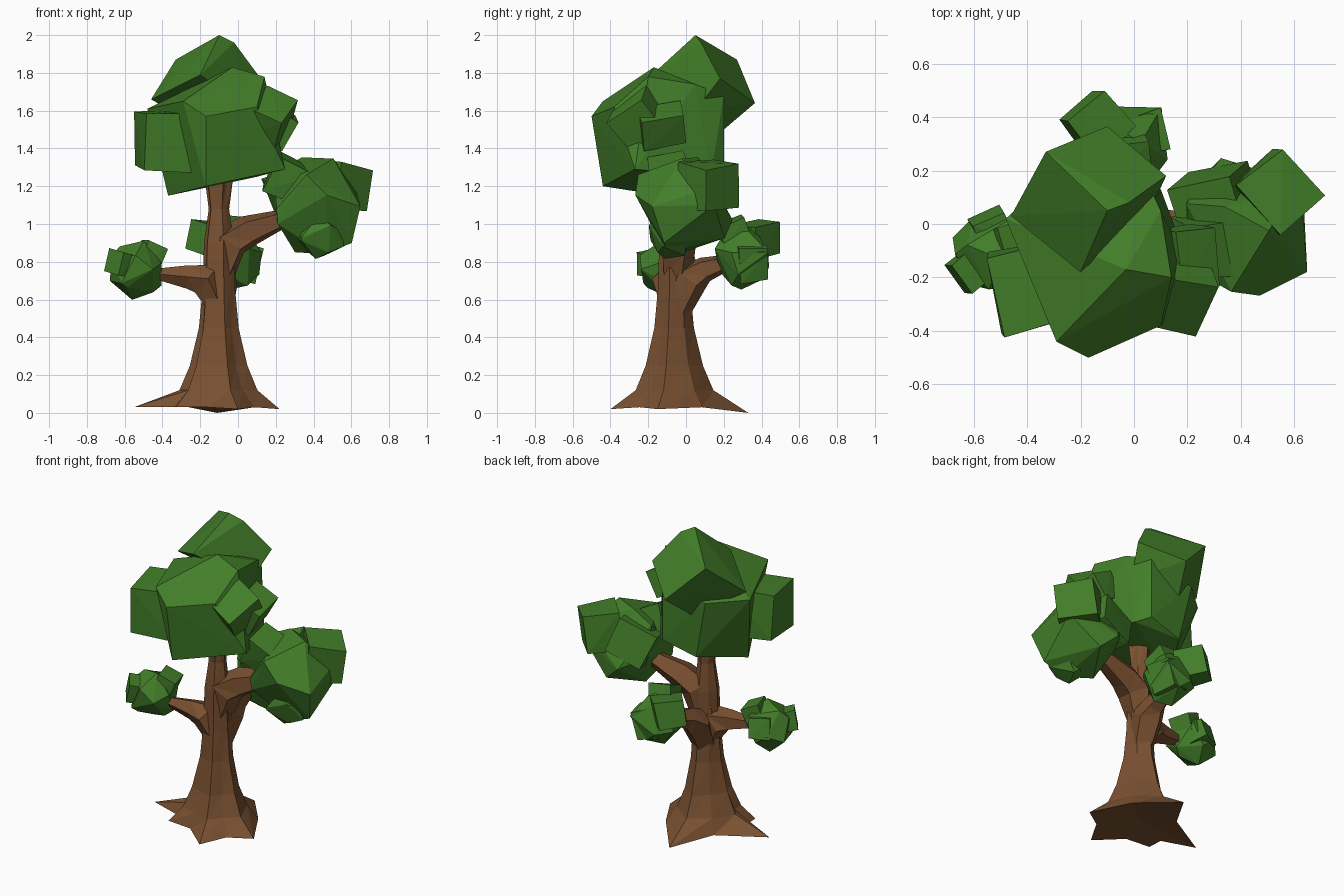
import bpy, bmesh, random
from math import cos, sin, pi, radians
from mathutils import Vector, Euler

if "Cube" in bpy.data.objects:
    bpy.data.objects.remove(bpy.data.objects["Cube"])

random.seed(4)


def material(name, color):
    m = bpy.data.materials.new(name)
    m.diffuse_color = color
    m.use_nodes = True
    m.node_tree.nodes["Principled BSDF"].inputs["Base Color"].default_value = m.diffuse_color
    return m


bark = material("bark", (0.19, 0.08, 0.03, 1))
leaf = material("leaf", (0.055, 0.21, 0.022, 1))


def finish(name, bm, mat):
    bmesh.ops.recalc_face_normals(bm, faces=bm.faces[:])
    me = bpy.data.meshes.new(name)
    bm.to_mesh(me)
    bm.free()
    me.materials.append(mat)
    ob = bpy.data.objects.new(name, me)
    bpy.context.collection.objects.link(ob)


def loft(bm, rings):
    """Skin a stack of vertex rings and return the rings as mesh verts."""
    vr = [[bm.verts.new(p) for p in r] for r in rings]
    for a, b in zip(vr, vr[1:]):
        n = len(a)
        for i in range(n):
            j = (i + 1) % n
            bm.faces.new((a[i], a[j], b[j]))
            bm.faces.new((a[i], b[j], b[i]))
    bm.faces.new(vr[-1])
    return vr


def hull(bm, pts):
    vs = [bm.verts.new(p) for p in pts]
    r = bmesh.ops.convex_hull(bm, input=vs)
    junk = {v for v in r["geom_interior"] + r["geom_unused"]
            if isinstance(v, bmesh.types.BMVert)}
    bmesh.ops.delete(bm, geom=list(junk), context='VERTS')


def block(bm, c, size, rot, jit=0.05):
    """Slightly irregular rotated box."""
    e = Euler([radians(a) for a in rot]).to_matrix()
    pts = []
    for x in (-.5, .5):
        for y in (-.5, .5):
            for z in (-.5, .5):
                p = [(q + random.uniform(-jit, jit)) * s for q, s in zip((x, y, z), size)]
                pts.append(e @ Vector(p) + Vector(c))
    hull(bm, pts)


def boulder(bm, c, size, rot):
    """Rounder lump: two interpenetrating boxes wrapped in one hull."""
    pts = []
    for turn in ((0, 0, 0), (48, 20, 40)):
        e = Euler([radians(a + b) for a, b in zip(rot, turn)]).to_matrix()
        for i in range(8):
            p = e @ Vector([(1 if i >> k & 1 else -1) for k in range(3)])
            p *= random.uniform(0.27, 0.33)
            pts.append(Vector([q * s for q, s in zip(p, size)]) + Vector(c))
    hull(bm, pts)


# Trunk: star of roots narrowing into a ten sided column
center = Vector((-0.1, -0.065, 0))
roots = [(-0.55, -0.08, .03), (-0.33, -0.25, .03), (0.0, -0.40, .02),
         (0.22, -0.15, .02), (-0.11, 0.33, .0)]
valley = [0.25, 0.21, 0.26, 0.24, 0.22]
base, angs = [], []
for i, r in enumerate(roots):
    tip, nxt = Vector(r), Vector(roots[(i + 1) % 5])
    d0, d1 = (tip - center).xy.normalized(), (nxt - center).xy.normalized()
    mid = (d0 + d1).normalized()
    base += [tip, center + Vector((mid.x * valley[i], mid.y * valley[i], 0.03))]
    angs += [d0, mid]
rings = [base]
for z, ridge, dip in ((.12, .21, .175), (.25, .155, .125), (.45, .107, .09), (.65, .088, .078),
                      (.9, .08, .07), (1.08, .055, .05), (1.27, .08, .06)):
    rings.append([center + Vector((d.x, d.y, 0)) * (dip if i % 2 else ridge) + Vector((0, 0, z))
                  for i, d in enumerate(angs)])
bm = bmesh.new()
ground = loft(bm, rings)[0]
hub = bm.verts.new(center + Vector((0, 0, .05)))
for i in range(10):
    bm.faces.new((ground[(i + 1) % 10], ground[i], hub))
finish("trunk", bm, bark)


# Branches: tapered five sided limbs, (x, y, z, radius) along each
def branch(name, path):
    bm, rings = bmesh.new(), []
    pts = [Vector(p[:3]) for p in path]
    for i, p in enumerate(path):
        d = pts[min(i + 1, len(path) - 1)] - pts[max(i - 1, 0)]
        q = d.to_track_quat('Z', 'Y')
        rings.append([pts[i] + q @ Vector((cos(k * 2 * pi / 5), sin(k * 2 * pi / 5), 0)) * p[3]
                      for k in range(5)])
    bm.faces.new(loft(bm, rings)[0])
    finish(name, bm, bark)


branch("right_branch", [(-.1, -.05, .72, .08), (-.05, -.05, .9, .105), (.05, -.03, .96, .09), (.3, 0, 1.05, .04)])
branch("left_branch", [(-.11, -.07, .58, .07), (-.17, -.08, .71, .1), (-.27, -.09, .72, .065), (-.48, -.11, .74, .02)])
branch("back_branch", [(-.1, -.05, .55, .08), (-.09, .02, .71, .1), (-.08, .1, .76, .07), (-.07, .26, .81, .035)])

# Main crown with its side blocks
bm = bmesh.new()
hull(bm, [(-.37, -.12, 1.15), (-.17, -.44, 1.2), (.25, -.27, 1.29), (-.29, -.44, 1.65),
          (-.17, -.5, 1.57), (.1, -.38, 1.62), (.14, -.2, 1.78), (-.03, -.17, 1.83),
          (-.48, .02, 1.61), (.1, .13, 1.25), (.1, .05, 1.74), (.03, .2, 1.68), (-.28, .2, 1.6),
          (-.2, .18, 1.22), (.03, .2, 1.28)])
block(bm, (-.375, -.23, 1.44), (.29, .29, .3), (3, 2, 13))
block(bm, (.165, -.25, 1.56), (.19, .23, .21), (35, 25, -12))
block(bm, (.2, -.13, 1.52), (.16, .24, .18), (10, 28, 10))
finish("crown_leaves", bm, leaf)

# Top block of the crown
bm = bmesh.new()
hull(bm, [(-.1, .05, 2.0), (-.33, .27, 1.87), (-.1, .365, 1.64), (.12, .18, 1.77),
          (-.46, .03, 1.66), (-.2, -.18, 1.79), (-.18, .2, 1.5), (.06, .05, 1.6),
          (-.02, .08, 1.96)])
finish("top_leaves", bm, leaf)

# Right foliage cluster
bm = bmesh.new()
boulder(bm, (.4, -.02, 1.09), (.52, .52, .52), (20, 30, 15))
block(bm, (.535, .13, 1.2), (.22, .24, .24), (6, 6, 42))
block(bm, (.27, -.08, 1.24), (.21, .21, .2), (12, 25, 8))
block(bm, (.3, .1, 1.16), (.24, .18, .22), (10, -20, 12))
boulder(bm, (.44, -.09, .94), (.27, .24, .24), (0, 30, 10))
finish("right_leaves", bm, leaf)

# Left foliage cluster
bm = bmesh.new()
boulder(bm, (-.53, -.1, .75), (.29, .3, .3), (15, 10, 30))
block(bm, (-.61, -.17, .79), (.12, .13, .12), (10, 12, 40))
block(bm, (-.46, -.07, .84), (.11, .14, .11), (0, 20, 15))
block(bm, (-.53, -.02, .77), (.13, .11, .13), (15, 0, 25))
finish("left_leaves", bm, leaf)

# Back foliage cluster
bm = bmesh.new()
boulder(bm, (-.01, .3, .82), (.31, .32, .34), (10, 25, 20))
block(bm, (-.14, .37, .92), (.18, .18, .17), (10, 8, 42))
block(bm, (-.02, .25, .95), (.15, .15, .13), (20, 5, 10))
block(bm, (.03, .34, .8), (.14, .15, .18), (5, 15, 15))
finish("back_leaves", bm, leaf)
